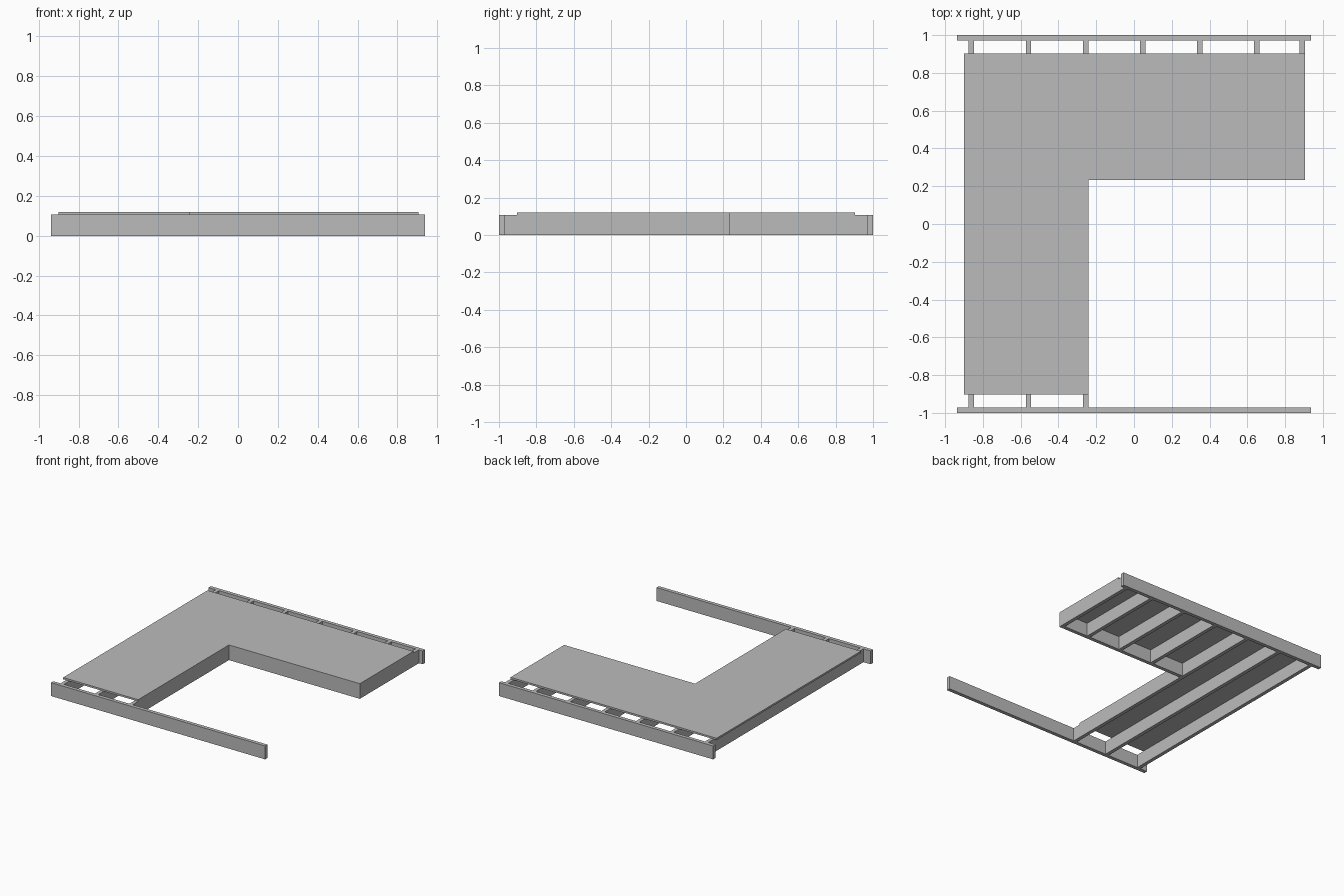
import bpy
import bmesh

cube = bpy.data.objects.get("Cube")
if cube:
    bpy.data.objects.remove(cube, do_unlink=True)

# One plain grey for the whole frame
grey = bpy.data.materials.new("plain grey")
grey.use_nodes = True
colour = (0.5, 0.5, 0.5, 1)
grey.diffuse_color = colour
grey.node_tree.nodes["Principled BSDF"].inputs["Base Color"].default_value = colour

FRAME_TOP, DECK_TOP = 0.106, 0.12
THICK = 0.029                      # timber thickness
LEFT, RIGHT, EDGE = -0.9, 0.905, 0.903
INNER_X, INNER_Y = -0.242, 0.232   # inside corner of the L
BEAM_X, BEAM_Y = 0.938, 1.0


def prism(name, outline, z0, z1):
    """Extrude a flat outline from z0 up to z1."""
    bm = bmesh.new()
    base = bm.faces.new([bm.verts.new((x, y, z0)) for x, y in outline])
    top = bmesh.ops.extrude_face_region(bm, geom=[base])["geom"]
    for v in top:
        if isinstance(v, bmesh.types.BMVert):
            v.co.z = z1
    bmesh.ops.recalc_face_normals(bm, faces=bm.faces)
    mesh = bpy.data.meshes.new(name)
    bm.to_mesh(mesh)
    bm.free()
    mesh.materials.append(grey)
    obj = bpy.data.objects.new(name, mesh)
    bpy.context.collection.objects.link(obj)
    return obj


def timber(name, x0, x1, y0, y1):
    return prism(name, [(x0, y0), (x1, y0), (x1, y1), (x0, y1)], 0, FRAME_TOP)


# L-shaped deck board
prism("deck", [(LEFT, -EDGE), (INNER_X, -EDGE), (INNER_X, INNER_Y),
               (RIGHT, INNER_Y), (RIGHT, EDGE), (LEFT, EDGE)], FRAME_TOP, DECK_TOP)

# Front and back rim beams
timber("front_beam", -BEAM_X, BEAM_X, -BEAM_Y, -BEAM_Y + THICK)
timber("back_beam", -BEAM_X, BEAM_X, BEAM_Y - THICK, BEAM_Y)

# Header closing the inner edge of the short arm
timber("inner_header", INNER_X, RIGHT, INNER_Y, INNER_Y + THICK)

# Joists: evenly spaced, with the last one flush to the deck edge
joist_ends = [INNER_X + 0.302 * i for i in range(-2, 4)] + [RIGHT]
for i, x in enumerate(joist_ends):
    long_joist = x < INNER_X + 0.01
    y0 = -BEAM_Y + THICK if long_joist else INNER_Y + THICK
    timber(f"joist_{i + 1}", x - THICK, x, y0, BEAM_Y - THICK)
